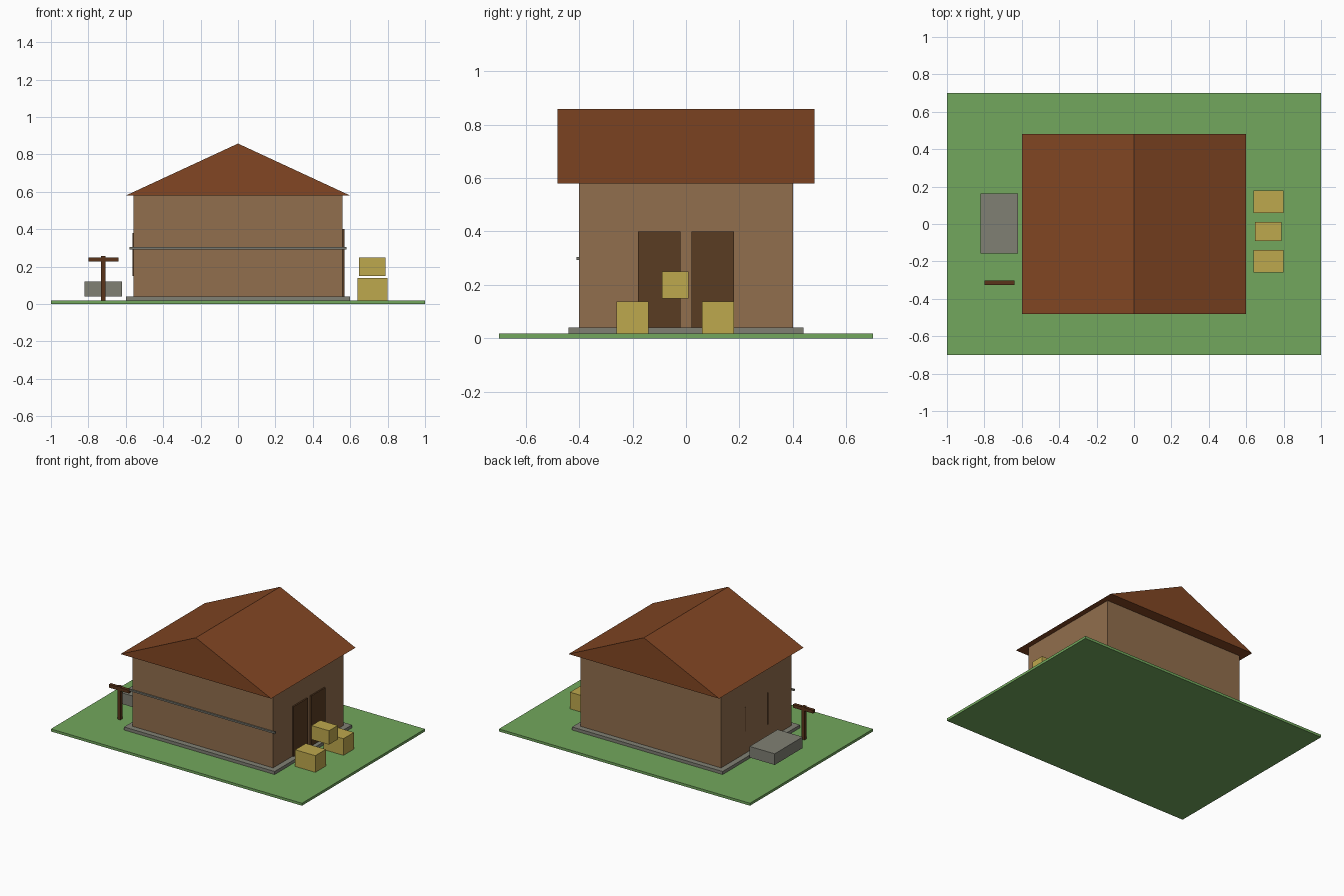
import bpy
import bmesh

cube = bpy.data.objects.get("Cube")
if cube:
    bpy.data.objects.remove(cube, do_unlink=True)


def material(name, rgb):
    """Flat material from display RGB, stored as linear values."""
    linear = [((c / 255 + 0.055) / 1.055) ** 2.4 for c in rgb]
    mat = bpy.data.materials.new(name)
    mat.use_nodes = True
    mat.diffuse_color = (*linear, 1)
    mat.node_tree.nodes["Principled BSDF"].inputs["Base Color"].default_value = (*linear, 1)
    return mat


grass = material("grass green", (114, 167, 93))
stone = material("stone grey", (128, 128, 116))
plaster = material("wall tan", (145, 110, 77))
tile = material("roof russet", (130, 70, 35))
timber = material("door brown", (90, 60, 34))
post_wood = material("post brown", (90, 52, 26))
straw = material("straw yellow", (190, 168, 77))
metal = material("rail grey", (122, 122, 112))


def add_mesh(name, bm, mat):
    bmesh.ops.recalc_face_normals(bm, faces=bm.faces)
    mesh = bpy.data.meshes.new(name)
    bm.to_mesh(mesh)
    bm.free()
    mesh.materials.append(mat)
    obj = bpy.data.objects.new(name, mesh)
    bpy.context.collection.objects.link(obj)
    return obj


def box(name, x, y, z, mat):
    """Box from (min, max) ranges on each axis."""
    bm = bmesh.new()
    bmesh.ops.create_cube(bm, size=1)
    for v in bm.verts:
        v.co = [lo + (hi - lo) * (c + 0.5) for (lo, hi), c in zip((x, y, z), v.co)]
    return add_mesh(name, bm, mat)


def prism(name, profile, y, mat):
    """Extrude an x-z profile along y."""
    bm = bmesh.new()
    face = bm.faces.new([bm.verts.new((px, y[0], pz)) for px, pz in profile])
    result = bmesh.ops.extrude_face_region(bm, geom=[face])
    verts = [g for g in result["geom"] if isinstance(g, bmesh.types.BMVert)]
    bmesh.ops.translate(bm, verts=verts, vec=(0, y[1] - y[0], 0))
    return add_mesh(name, bm, mat)


# Ground and building
box("ground", (-1, 1), (-0.7, 0.7), (0, 0.018), grass)
box("foundation", (-0.6, 0.6), (-0.44, 0.44), (0.018, 0.04), stone)
box("walls", (-0.56, 0.56), (-0.4, 0.4), (0.04, 0.58), plaster)
prism("gable_roof", [(-0.6, 0.58), (0.6, 0.58), (0, 0.858)], (-0.48, 0.48), tile)

# Double doors on the left end wall
for side, y in (("front", (-0.18, -0.02)), ("back", (0.02, 0.18))):
    box(side + "_door", (0.558, 0.57), y, (0.04, 0.4), timber)

# Narrow slits in the right end wall
box("front_slit", (-0.563, -0.558), (-0.135, -0.13), (0.15, 0.38), timber)
box("back_slit", (-0.563, -0.558), (0.126, 0.131), (0.2, 0.373), timber)

# Rail along the front wall
box("front_rail", (-0.58, 0.58), (-0.41, -0.398), (0.293, 0.305), metal)

# Hitching post
box("post", (-0.732, -0.708), (-0.327, -0.303), (0.018, 0.256), post_wood)
box("post_crossbar", (-0.8, -0.64), (-0.327, -0.303), (0.227, 0.25), post_wood)

# Stone trough
box("trough", (-0.82, -0.62), (-0.157, 0.162), (0.04, 0.12), stone)

# Straw bales by the doors
box("front_bale", (0.638, 0.798), (-0.26, -0.14), (0.018, 0.138), straw)
box("back_bale", (0.638, 0.798), (0.06, 0.18), (0.018, 0.138), straw)
box("upper_bale", (0.648, 0.788), (-0.09, 0.01), (0.15, 0.25), straw)
